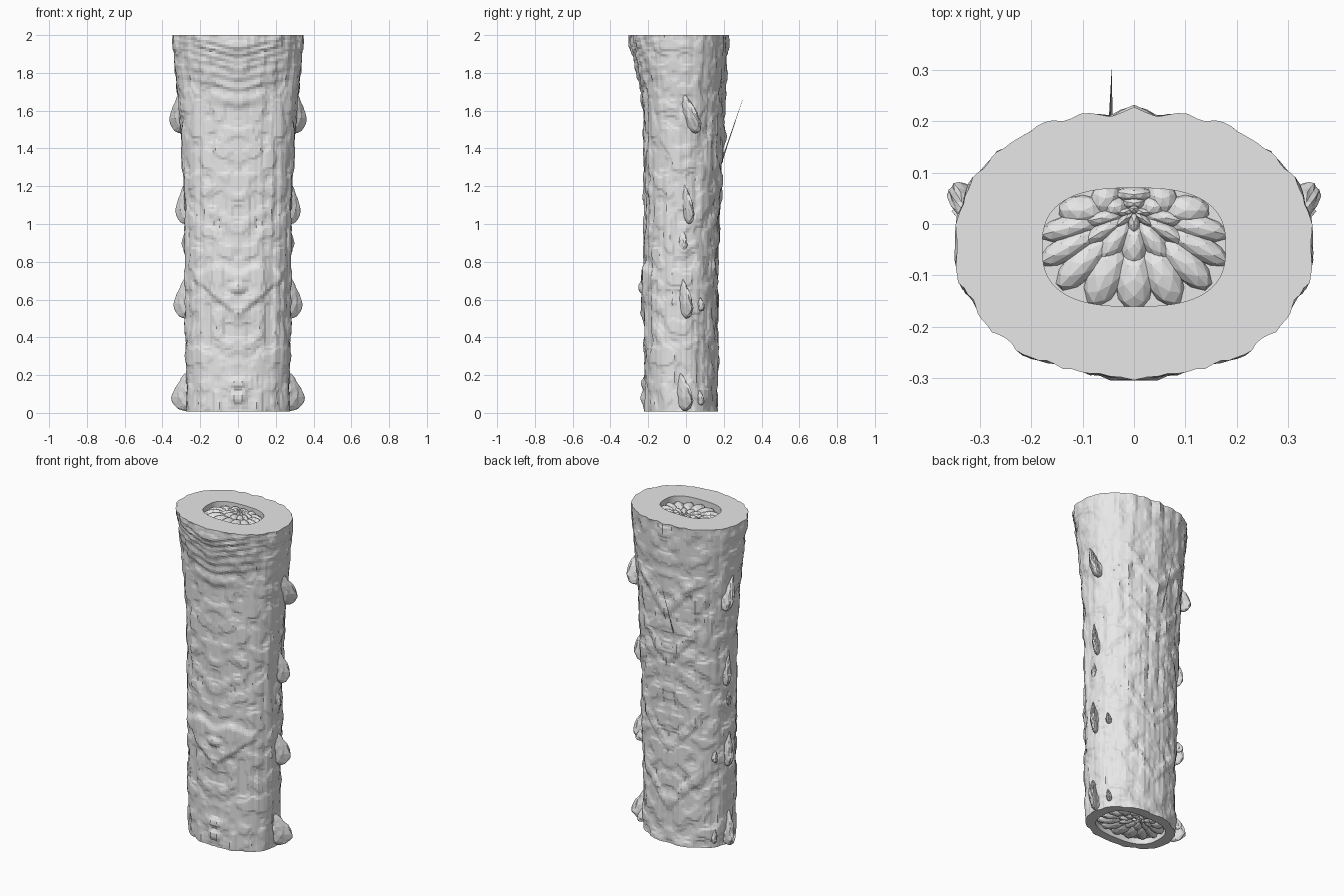
import bpy, bmesh
from math import sin, cos, tau, atan2, copysign
from mathutils import Vector, Matrix, noise

cube = bpy.data.objects.get("Cube")
if cube:
    bpy.data.objects.remove(cube)

bark = bpy.data.materials.new("pale grey bark")
bark.use_nodes = True
GREY = (0.8, 0.8, 0.8, 1)
bark.diffuse_color = GREY
bark.node_tree.nodes["Principled BSDF"].inputs["Base Color"].default_value = GREY

SIDES, LEVELS = 120, 160


def finish(name, bm):
    bmesh.ops.recalc_face_normals(bm, faces=bm.faces)
    mesh = bpy.data.meshes.new(name)
    bm.to_mesh(mesh)
    bm.free()
    mesh.materials.append(bark)
    obj = bpy.data.objects.new(name, mesh)
    bpy.context.collection.objects.link(obj)
    return obj


def profile(points, z):
    """Linear lookup in a short (height, value) profile."""
    for (z0, a), (z1, b) in zip(points, points[1:]):
        if z <= z1:
            return a + (b - a) * (z - z0) / (z1 - z0)
    return points[-1][1]


def smooth(t):
    t = min(max(t, 0), 1)
    return t * t * (3 - 2 * t)


def power(v, exponent):
    return copysign(abs(v) ** (2 / exponent), v)


HALF_WIDTH = [(0, .272), (.6, .28), (1.1, .283), (1.4, .295), (1.7, .318), (1.86, .34), (2, .345)]
BACK = [(0, .165), (.6, .165), (1, .175), (1.3, .188), (1.7, .2), (2, .215)]
FLARE = [(1.58, 0), (1.7, .16), (1.83, .5), (1.96, 1)]


def bark_point(a, z):
    """Point on the trunk: oval section, terraced front flare, carved relief."""
    c, s = power(cos(a), 2.25), power(sin(a), 2.25)
    x = profile(HALF_WIDTH, z) * c
    mid = -.035
    if s < 0:
        # stepped flare swelling towards the top, lowest at the middle
        t = 7 * profile(FLARE, max(z - .25 * abs(x) + .02 * smooth(z - 1), 1.58))
        step = int(t) + smooth((t - int(t)) * 1.6 - .3)
        reach = .188 + .075 * step / 7
    else:
        reach = profile(BACK, z) - mid
    y = mid + reach * s

    # low bark plates and upright grain, mirrored left to right
    lump = noise.noise(Vector((abs(x) * 15, y * 15, z * 12)))
    grain = noise.noise(Vector((abs(x) * 38, y * 38, z * 2)))
    d = .006 * smooth((lump - .05) / .2) - .006 * smooth((-lump - .2) / .2) + grain * .005

    if s < -.3:
        # raised shield with a stud, and two studs at the foot
        top = .79 - .02 * cos(x * 30)
        inside = min((z - .49 - .85 * abs(x)) / .04, (top - z) / .05, (.25 - abs(x)) / .04)
        d += .014 * smooth(inside)
        for h in (.08, .16, .66):
            d += .015 * smooth(1.5 - 1.5 * Vector((x / .055, (z - h) / .04)).length)
    if s > .3:
        # chevron ridges and a spine in the back
        for h in (.25, .6, 1.15, 1.45):
            d += .008 * smooth(1.6 - abs(z - h - 1.1 * abs(x)) / .03) * smooth((.2 - abs(x)) / .06)
        d += .012 * smooth(1 - abs(x) / .05) * smooth((z - .9) / .8)
    n = Vector((cos(a) / .3, sin(a) / .2, 0)).normalized()
    return Vector((x, y, z)) + n * d


def oval(cy, sx, sy, z):
    return [Vector((sx * power(cos(tau * i / SIDES), 2.7),
                    cy + sy * power(sin(tau * i / SIDES), 2.7), z)) for i in range(SIDES)]


# Trunk with a shallow recess at each end
TOP_HOLE = (-.045, .178, .115)
BOTTOM_HOLE = (-.03, .205, .14)
rings = [oval(*BOTTOM_HOLE, .045), oval(*BOTTOM_HOLE, .008)]
for k in range(LEVELS + 1):
    z = .008 + 1.992 * k / LEVELS
    rings.append([bark_point(tau * i / SIDES, z) for i in range(SIDES)])
rings += [oval(*TOP_HOLE, 2), oval(*TOP_HOLE, 1.955)]

bm = bmesh.new()
grid = [[bm.verts.new(p) for p in ring] for ring in rings]
for lower, upper in zip(grid, grid[1:]):
    for i in range(SIDES):
        j = (i + 1) % SIDES
        bm.faces.new((lower[i], lower[j], upper[j], upper[i]))
bm.faces.new(grid[0])
bm.faces.new(grid[-1])
finish("trunk", bm)


# Radiating pith cells packed inside each recess
def pith(name, hole, z):
    cy, sx, sy = hole
    hub = Vector((0, cy + sy * .6, z))
    bm = bmesh.new()
    for count, place, length in ((14, .72, .34), (10, .36, .26), (6, .12, .14)):
        edge = [Vector((sx * cos(tau * (i + .5) / count),
                        cy + sy * sin(tau * (i + .5) / count), z)) for i in range(count)]
        spots = [hub.lerp(e, place) for e in edge]
        for i, (e, p) in enumerate(zip(edge, spots)):
            ray = e - hub
            wide = .34 * (spots[(i + 1) % count] - spots[i - 1]).length
            shape = Matrix.Diagonal((max(ray.length * length, .014), wide, .032, 1))
            turn = Matrix.Rotation(atan2(ray.y, ray.x), 4, 'Z')
            bmesh.ops.create_icosphere(bm, subdivisions=2, radius=1,
                                       matrix=Matrix.Translation(p) @ turn @ shape)
    finish(name, bm)


pith("top_pith", TOP_HOLE, 1.955)
pith("bottom_pith", BOTTOM_HOLE, .045)


# Knots: tapered stubs down both sides, leaning backwards
def knot(name, side, low, high, base, out, y_low, y_high, width):
    bm = bmesh.new()
    bmesh.ops.create_icosphere(bm, subdivisions=3, radius=1)
    for v in bm.verts:
        t = (v.co.z + 1) / 2
        w = 1.3 - .9 * t
        rough = 1 + .25 * noise.noise(v.co * 2.5)
        x = base + v.co.x * (out - base) * w * rough
        y = y_low + (y_high - y_low) * t + v.co.y * width * w * rough + max(x - base, 0) * .6
        v.co = (side * x, y, low + (high - low) * t)
    finish(name, bm)


KNOTS = [
    ("foot_knot", .01, .21, .275, .352, -.01, -.03, .03),
    ("small_foot_knot", .04, .12, .25, .272, .08, .07, .016),
    ("low_knot", .5, .71, .28, .34, 0, -.02, .027),
    ("small_low_knot", .54, .61, .255, .28, .08, .075, .016),
    ("bump_knot", .86, .97, .275, .298, -.02, -.02, .025),
    ("middle_knot", 1, 1.21, .282, .33, .015, -.01, .024),
    ("high_knot", 1.48, 1.7, .305, .362, .05, -.02, .036),
]
for label, *numbers in KNOTS:
    for side, word in ((1, "left"), (-1, "right")):
        knot(word + "_" + label, side, *numbers)

# Thin splinter standing off the back
start, tip = Vector((-.046, .185, 1.32)), Vector((-.043, .3, 1.66))
bm = bmesh.new()
along = tip - start
pose = Matrix.Translation((start + tip) / 2) @ along.to_track_quat('Z', 'Y').to_matrix().to_4x4()
bmesh.ops.create_cone(bm, cap_ends=True, segments=4, radius1=.004, radius2=.0005,
                      depth=along.length, matrix=pose)
finish("back_splinter", bm)
